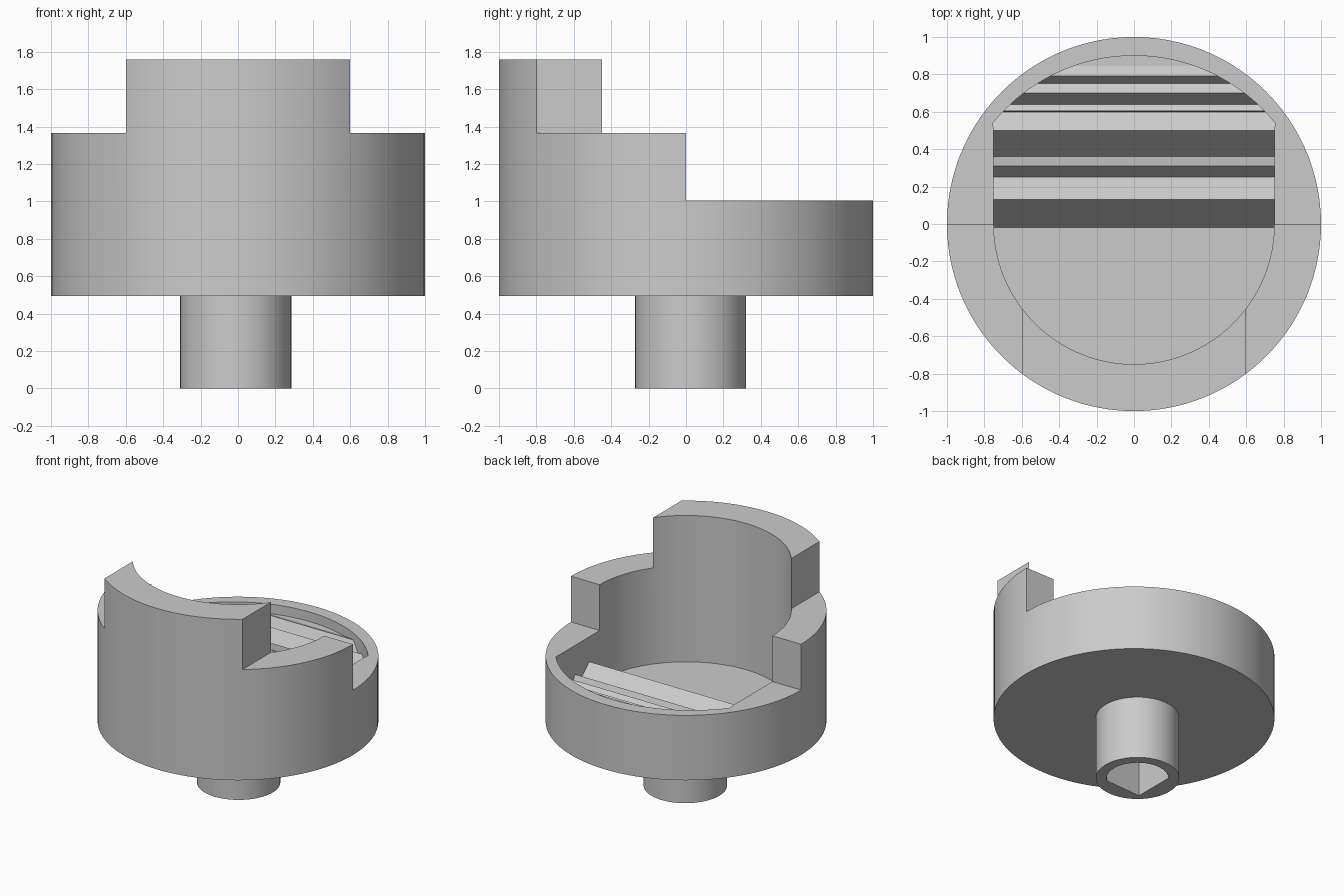
import bpy, bmesh, math
from mathutils import Vector

old = bpy.data.objects.get("Cube")
if old:
    bpy.data.objects.remove(old, do_unlink=True)

grey = bpy.data.materials.new("plain grey")
grey.use_nodes = True
colour = (0.6, 0.6, 0.6, 1)
grey.diffuse_color = colour
grey.node_tree.nodes["Principled BSDF"].inputs["Base Color"].default_value = colour


def finish(name, bm):
    """Turn a bmesh into a grey object."""
    bmesh.ops.recalc_face_normals(bm, faces=bm.faces)
    mesh = bpy.data.meshes.new(name)
    bm.to_mesh(mesh)
    bm.free()
    mesh.materials.append(grey)
    obj = bpy.data.objects.new(name, mesh)
    bpy.context.collection.objects.link(obj)
    return obj


def prism(name, outline, direction):
    """Extrude a closed 3D outline along a direction."""
    bm = bmesh.new()
    face = bm.faces.new([bm.verts.new(p) for p in outline])
    top = bmesh.ops.extrude_face_region(bm, geom=[face])
    moved = [v for v in top["geom"] if isinstance(v, bmesh.types.BMVert)]
    bmesh.ops.translate(bm, verts=moved, vec=Vector(direction))
    return finish(name, bm)


def upright(name, plan, z0, z1):
    return prism(name, [(x, y, z0) for x, y in plan], (0, 0, z1 - z0))


def arc(radius, start, end, steps, cx=0, cy=0):
    angles = [math.radians(start + (end - start) * i / steps) for i in range(steps + 1)]
    return [(cx + radius * math.cos(a), cy + radius * math.sin(a)) for a in angles]


def combine(target, tool, operation):
    mod = target.modifiers.new(tool.name, "BOOLEAN")
    mod.operation = operation
    mod.solver = "EXACT"
    mod.object = tool
    bpy.context.view_layer.objects.active = target
    bpy.ops.object.modifier_apply(modifier=mod.name)
    bpy.data.objects.remove(tool, do_unlink=True)


def smooth(obj):
    bpy.ops.object.select_all(action="DESELECT")
    obj.select_set(True)
    bpy.context.view_layer.objects.active = obj
    bpy.ops.object.shade_smooth_by_angle(angle=math.radians(30))


BASE, FLOOR, LOW, MID, TOP = 0.495, 0.61, 1.005, 1.365, 1.76
INNER, HALF_TALL, PIT_Y = 0.75, 0.6, 0.54

# Rear pit outline: straight sides, then a shallow arc
side = [(INNER, PIT_Y * i / 10) for i in range(10)]
rear = side + arc(0.97, 39, 141, 32, cy=-0.07) + [(-x, y) for x, y in reversed(side)]

# Wall sections going round: outer line, inner line, height
cut_out = math.degrees(math.acos(HALF_TALL))
cut_in = math.degrees(math.acos(HALF_TALL / INNER))
sections = [
    (arc(1, 0, 180, len(rear) - 1), rear, LOW),
    (arc(1, 180, 180 + cut_out, 16), arc(INNER, 180, 180 + cut_in, 16), MID),
    (arc(1, 180 + cut_out, 360 - cut_out, 28),
     arc(INNER, 180 + cut_in, 360 - cut_in, 28), TOP),
    (arc(1, 360 - cut_out, 360, 16), arc(INNER, 360 - cut_in, 360, 16), MID),
]

# Stepped cup: walls in levels, rim, risers, underside and floor
bm = bmesh.new()


def face(points):
    bm.faces.new([bm.verts.new(p) for p in points])


def wall(p, q, levels):
    for a, b in zip(levels, levels[1:]):
        face([(*p, a), (*q, a), (*q, b), (*p, b)])


for i, (outer, inner, height) in enumerate(sections):
    levels = [z for z in (LOW, MID, TOP) if z <= height]
    for line, foot in ((outer, BASE), (inner, FLOOR)):
        for p, q in zip(line, line[1:]):
            wall(p, q, [foot] + levels)
    for k in range(len(outer) - 1):
        face([(*p, height) for p in (outer[k], outer[k + 1], inner[k + 1], inner[k])])
    before = sections[i - 1][2]
    wall(outer[0], inner[0], sorted((before, height)))
face([(*p, BASE) for s in sections for p in s[0][:-1]])
face([(*p, FLOOR) for s in sections for p in s[1][:-1]])
bmesh.ops.remove_doubles(bm, verts=bm.verts, dist=0.0005)
cup = finish("stepped_cup", bm)

# Saw-toothed ramp filling the rear pit
teeth = [(-0.02, FLOOR), (0.13, 0.81), (0.25, 0.70), (0.31, 0.78), (0.36, 0.67),
         (0.5, 0.84), (0.6, 0.79), (0.605, 0.84), (0.64, 0.82), (0.7, 0.91),
         (0.75, 0.88), (0.79, 0.95), (0.845, 0.93), (0.95, 0.93)]
profile = [(-0.8, y, z) for y, z in teeth + [(0.95, 0.55), (-0.02, 0.55)]]
ramp = prism("toothed_ramp", profile, (1.6, 0, 0))
pit_plan = [(-INNER, -0.02), (INNER, -0.02)] + rear[10:-10]
combine(ramp, upright("ramp_trimmer", pit_plan, FLOOR, 2), "INTERSECT")

# Stem with a keyed socket: round on one side, square corner on the other
sx, sy = -0.012, 0.025
stem = upright("stem", arc(0.297, 0, 360, 64, sx, sy)[:-1], 0, BASE + 0.005)
socket_plan = arc(0.22, -50, 140, 32, sx, sy) + [(-0.18, -0.16)]
combine(stem, upright("socket_cutter", socket_plan, -0.1, 0.42), "DIFFERENCE")

for part in (cup, stem):
    smooth(part)
